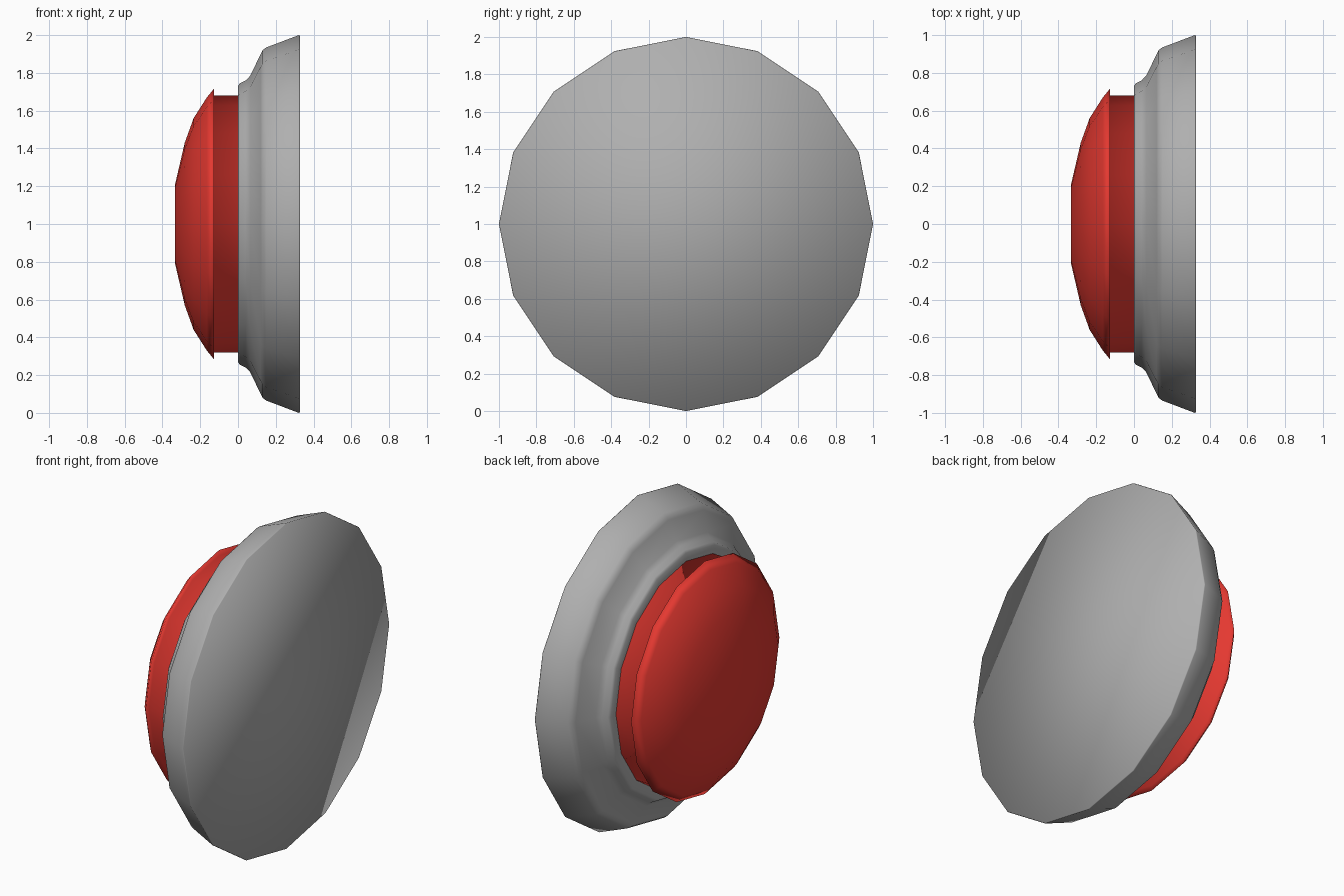
import bpy, bmesh
from math import cos, sin, tau

if "Cube" in bpy.data.objects:
    bpy.data.objects.remove(bpy.data.objects["Cube"])

SIDES = 16
CENTRE_Z = 1.0


def material(name, colour):
    mat = bpy.data.materials.new(name)
    mat.diffuse_color = (*colour, 1)
    mat.use_nodes = True
    mat.node_tree.nodes["Principled BSDF"].inputs["Base Color"].default_value = mat.diffuse_color
    return mat


def lathe(name, profile, mat):
    """Spin (x, radius) points around the x axis, close both ends, shade smooth."""
    bm = bmesh.new()
    rings = [[bm.verts.new((x, r * cos(tau * i / SIDES), CENTRE_Z + r * sin(tau * i / SIDES)))
              for i in range(SIDES)] for x, r in profile]
    for a, b in zip(rings, rings[1:]):
        for i in range(SIDES):
            j = (i + 1) % SIDES
            bm.faces.new((a[i], a[j], b[j], b[i]))
    for ring in (rings[0], rings[-1]):
        bm.faces.new(ring)
    bmesh.ops.recalc_face_normals(bm, faces=bm.faces)
    for f in bm.faces:
        f.smooth = True
    mesh = bpy.data.meshes.new(name)
    bm.to_mesh(mesh)
    bm.free()
    mesh.materials.append(mat)
    obj = bpy.data.objects.new(name, mesh)
    bpy.context.collection.objects.link(obj)
    return obj


grey = material("dark_grey", (0.43, 0.43, 0.43))
red = material("red", (0.78, 0.04, 0.03))

# Flared housing with a stepped shoulder and flat back
lathe("housing", [(0, 0.67), (0, 0.73), (0.01, 0.745), (0.04, 0.76), (0.065, 0.785),
                  (0.12, 0.90), (0.13, 0.92), (0.15, 0.935), (0.322, 1.0), (0.328, 0.998)], grey)

# Push button: shallow domed cap overhanging a straight neck, one smooth skin
lathe("button", [(-0.333, 0.21), (-0.282, 0.43), (-0.235, 0.56), (-0.165, 0.67),
                 (-0.128, 0.715), (-0.128, 0.68), (0.0, 0.68)], red)
